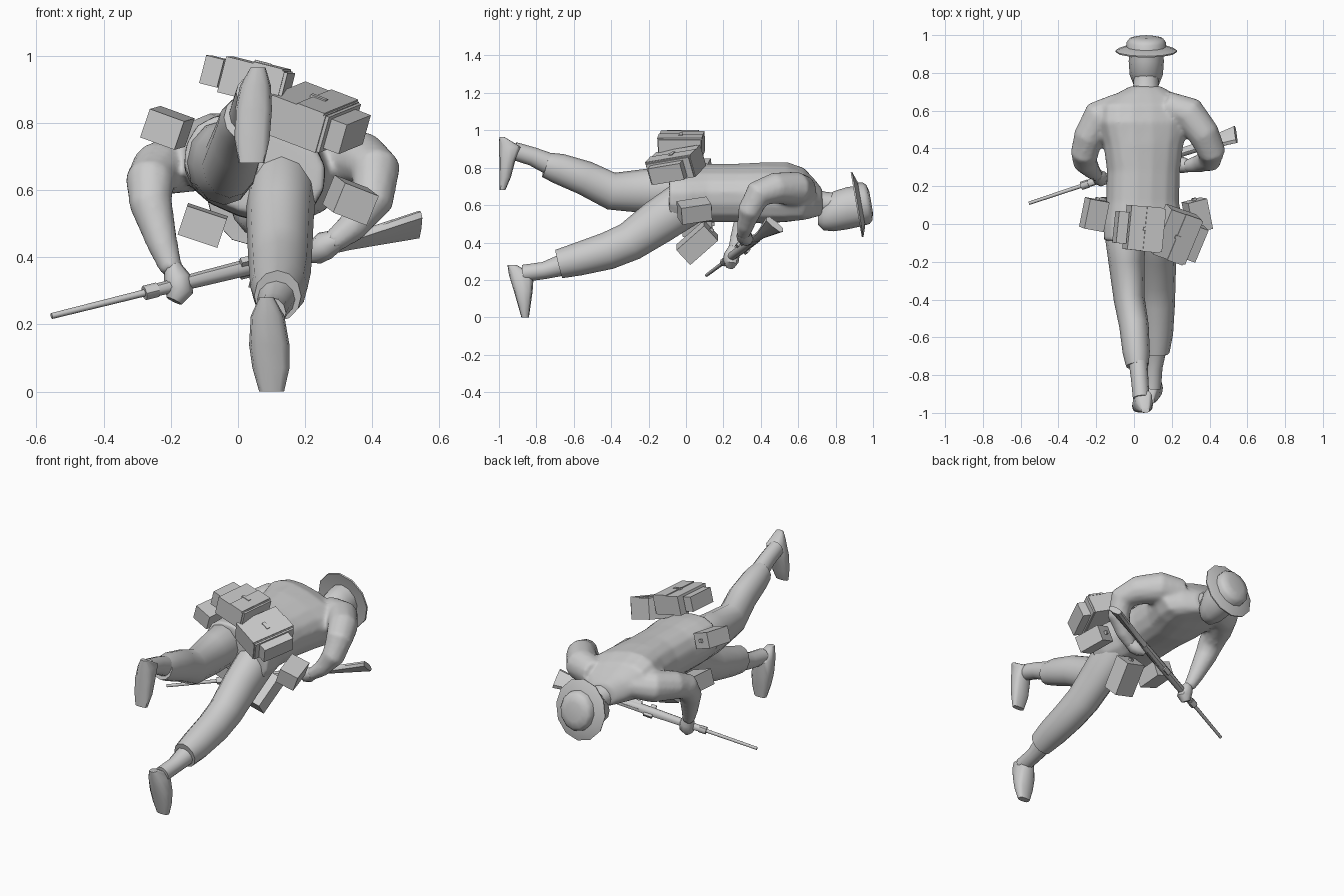
import bpy, bmesh, math
from mathutils import Vector, Matrix

grey = bpy.data.materials.new("plain_grey")
grey.diffuse_color = (0.6, 0.6, 0.6, 1)


def finish(name, bm, smooth=True, angle=45):
    bmesh.ops.recalc_face_normals(bm, faces=bm.faces[:])
    me = bpy.data.meshes.new(name)
    bm.to_mesh(me)
    bm.free()
    me.materials.append(grey)
    ob = bpy.data.objects.new(name, me)
    bpy.context.collection.objects.link(ob)
    if smooth:
        bpy.ops.object.select_all(action='DESELECT')
        ob.select_set(True)
        bpy.context.view_layer.objects.active = ob
        bpy.ops.object.shade_smooth_by_angle(angle=math.radians(angle))
    return ob


def loft(name, secs, ref=(1, 0, 0), sides=12, axis=None, roll=0, power=1, smooth=True):
    """Skin rings along a path; secs = (x, y, z, radius along ref, other radius)."""
    bm = bmesh.new()
    pts = [Vector(s[:3]) for s in secs]
    rings = []
    for i, s in enumerate(secs):
        t = Vector(axis) if axis else pts[min(i + 1, len(pts) - 1)] - pts[max(i - 1, 0)]
        t.normalize()
        u = Vector(ref)
        u = (u - t * u.dot(t)).normalized()
        u = Matrix.Rotation(math.radians(roll), 3, t) @ u
        v = t.cross(u)
        ring = []
        for k in range(sides):
            a = 2 * math.pi * k / sides
            c, d = math.cos(a), math.sin(a)
            c = math.copysign(abs(c) ** power, c)
            d = math.copysign(abs(d) ** power, d)
            ring.append(bm.verts.new(pts[i] + u * c * s[3] + v * d * s[-1]))
        rings.append(ring)
    for a, b in zip(rings, rings[1:]):
        for k in range(sides):
            bm.faces.new((a[k], a[(k + 1) % sides], b[(k + 1) % sides], b[k]))
    bm.faces.new(rings[0])
    bm.faces.new(rings[-1])
    return finish(name, bm, smooth)


def box(name, centre, lx, ly, size, offset=(0, 0, 0)):
    """Box turned so its sides follow lx and ly; offset is in its own axes."""
    x = Vector(lx).normalized()
    y = Vector(ly)
    y = (y - x * y.dot(x)).normalized()
    rot = Matrix((x, y, x.cross(y))).transposed()
    bm = bmesh.new()
    bmesh.ops.create_cube(bm, size=1)
    for v in bm.verts:
        v.co = Vector(centre) + rot @ (Vector([a * b for a, b in zip(v.co, size)]) + Vector(offset))
    return finish(name, bm, smooth=False)


# jacket body, rolled to one side
torso = loft("jacket", [(0.05, -0.09, 0.67, 0.215, 0.14), (0.05, 0.0, 0.665, 0.215, 0.15),
                        (0.045, 0.12, 0.665, 0.195, 0.147), (0.05, 0.28, 0.665, 0.195, 0.147),
                        (0.05, 0.42, 0.665, 0.215, 0.152), (0.055, 0.54, 0.67, 0.25, 0.142),
                        (0.06, 0.63, 0.66, 0.245, 0.117), (0.06, 0.69, 0.635, 0.16, 0.087),
                        (0.06, 0.73, 0.615, 0.08, 0.065)],
             axis=(0, 1, 0), roll=18, sides=16, power=0.85)

# sleeves, fused into the jacket
left_sleeve = loft("left_sleeve", [(-0.08, 0.615, 0.68, 0.08), (-0.185, 0.57, 0.678, 0.09),
                                   (-0.24, 0.46, 0.66, 0.082), (-0.262, 0.375, 0.625, 0.075),
                                   (-0.26, 0.33, 0.56, 0.065), (-0.225, 0.285, 0.44, 0.047),
                                   (-0.195, 0.255, 0.355, 0.033)], ref=(0.5, -0.8, 0.2))
right_sleeve = loft("right_sleeve", [(0.17, 0.625, 0.68, 0.08), (0.29, 0.585, 0.688, 0.092),
                                     (0.37, 0.475, 0.69, 0.084), (0.41, 0.385, 0.66, 0.075),
                                     (0.4, 0.34, 0.57, 0.065), (0.34, 0.318, 0.49, 0.047),
                                     (0.275, 0.305, 0.44, 0.035)], ref=(0.2, -0.5, 0.8))
for ob in (left_sleeve, right_sleeve, torso):
    ob.select_set(True)
bpy.context.view_layer.objects.active = torso
bpy.ops.object.join()
torso.modifiers.clear()
fuse = torso.modifiers.new("fuse", 'REMESH')
fuse.mode, fuse.voxel_size, fuse.use_smooth_shade = 'VOXEL', 0.012, True
soften = torso.modifiers.new("soften", 'SMOOTH')
soften.factor, soften.iterations = 0.5, 6

# trouser legs
loft("upper_leg_trouser", [(-0.04, 0.02, 0.68, 0.1, 0.11), (-0.045, -0.06, 0.685, 0.11, 0.125),
                           (-0.04, -0.2, 0.675, 0.095, 0.12), (-0.025, -0.4, 0.675, 0.082, 0.1),
                           (0.0, -0.54, 0.745, 0.078, 0.092), (0.012, -0.68, 0.795, 0.072, 0.082),
                           (0.018, -0.75, 0.815, 0.06, 0.068)])
loft("lower_leg_trouser", [(0.125, 0.06, 0.65, 0.1, 0.11), (0.13, 0.0, 0.61, 0.105, 0.125),
                           (0.125, -0.15, 0.51, 0.1, 0.12), (0.125, -0.3, 0.405, 0.095, 0.105),
                           (0.125, -0.42, 0.355, 0.092, 0.1), (0.122, -0.58, 0.31, 0.085, 0.088),
                           (0.118, -0.68, 0.285, 0.07, 0.078)])

# ankles and boots
loft("upper_ankle", [(0.022, -0.73, 0.82, 0.05, 0.058), (0.03, -0.82, 0.86, 0.046, 0.05),
                     (0.038, -0.92, 0.89, 0.044, 0.048)])
loft("lower_ankle", [(0.115, -0.66, 0.28, 0.058, 0.058), (0.105, -0.76, 0.25, 0.046, 0.046),
                     (0.097, -0.87, 0.235, 0.046, 0.046)])
loft("upper_boot", [(0.06, -0.985, 0.965, 0.022, 0.013), (0.052, -0.94, 0.91, 0.046, 0.06),
                    (0.046, -0.955, 0.84, 0.055, 0.043), (0.042, -0.967, 0.75, 0.052, 0.031),
                    (0.04, -0.982, 0.68, 0.038, 0.016)], axis=(0, 0, 1), sides=12, power=0.7)
loft("lower_boot", [(0.085, -0.93, 0.28, 0.022, 0.025), (0.088, -0.88, 0.225, 0.05, 0.066),
                    (0.093, -0.87, 0.14, 0.06, 0.05), (0.098, -0.865, 0.07, 0.055, 0.035),
                    (0.1, -0.86, 0.0, 0.037, 0.02)], axis=(0, 0, 1), sides=12, power=0.7)

# hands
loft("left_hand", [(-0.195, 0.255, 0.375, 0.025), (-0.18, 0.245, 0.335, 0.042),
                   (-0.175, 0.24, 0.3, 0.042), (-0.19, 0.235, 0.27, 0.025)], sides=8)
loft("right_hand", [(0.3, 0.305, 0.455, 0.03), (0.26, 0.31, 0.435, 0.043),
                    (0.23, 0.325, 0.415, 0.038), (0.2, 0.335, 0.4, 0.018)], ref=(0, 0, 1), sides=8)

# neck and head
loft("neck", [(0.06, 0.7, 0.62, 0.075, 0.068), (0.063, 0.74, 0.61, 0.066, 0.062),
              (0.065, 0.79, 0.6, 0.066, 0.066)], axis=(0, 1, 0))
loft("head", [(0.065, 0.705, 0.53, 0.035, 0.035), (0.065, 0.735, 0.545, 0.066, 0.08),
              (0.065, 0.79, 0.567, 0.088, 0.107), (0.065, 0.86, 0.583, 0.093, 0.113),
              (0.065, 0.93, 0.595, 0.09, 0.11)], axis=(0, 1, 0))

# hat: drooping brim and low crown
tilt = Vector((0, 0.985, 0.17))


def hat_ring(d, r, r2):
    return (*(Vector((0.065, 0.93, 0.605)) + tilt * d), r, r2)


loft("hat_brim", [hat_ring(-0.012, 0.1, 0.11), hat_ring(-0.02, 0.162, 0.175),
                  hat_ring(-0.012, 0.164, 0.177), hat_ring(0.008, 0.11, 0.12)], axis=tilt)
loft("hat_crown", [hat_ring(-0.01, 0.104, 0.118), hat_ring(0.033, 0.104, 0.113),
                   hat_ring(0.052, 0.09, 0.095), hat_ring(0.061, 0.05, 0.055)], axis=tilt)

# rifle, laid out along its own line from muzzle to butt
muzzle, butt = Vector((-0.555, 0.11, 0.225)), Vector((0.55, 0.478, 0.5))
depth = Vector((0, 0.78, -0.62))


def rifle(name, stops, sides=8, power=1):
    secs = [(*muzzle.lerp(butt, t), h, w) for t, h, w in stops]
    return loft(name, secs, ref=depth, sides=sides, power=power)


rifle("rifle_barrel", [(0, 0.009, 0.009), (0.3, 0.011, 0.011)])
rifle("rifle_front_band", [(0.25, 0.022, 0.022), (0.285, 0.022, 0.022)])
rifle("rifle_fore_stock", [(0.28, 0.019, 0.019), (0.4, 0.024, 0.022),
                           (0.55, 0.027, 0.024), (0.72, 0.026, 0.021)])
rifle("rifle_butt_stock", [(0.7, 0.022, 0.018), (0.8, 0.026, 0.018),
                           (0.99, 0.06, 0.018)], power=0.7)
line = butt - muzzle
box("rifle_magazine", muzzle.lerp(butt, 0.53), line, depth, (0.05, 0.03, 0.025), (0, 0.02, 0))
box("rifle_sight", muzzle.lerp(butt, 0.52), line, depth, (0.03, 0.02, 0.02), (0, -0.03, 0))
box("rifle_receiver", muzzle.lerp(butt, 0.63), line, depth, (0.13, 0.05, 0.036), (0, -0.008, 0))

# two packs on the back, each with lid, strap and small side pouch
packs = [("upper_pack", (0.05, -0.025, 0.922), (0.195, -0.02, -0.05), (0.02, 0.24, 0.0),
          (0.18, 0.235, 0.11), -1),
         ("side_pack", (0.215, -0.055, 0.817), (0.17, -0.06, -0.065), (0.06, 0.25, 0.055),
          (0.18, 0.26, 0.12), 1)]
for name, c, lx, ly, (w, l, h), side in packs:
    box(name, c, lx, ly, (w, l, h))
    box(name + "_flap", c, lx, ly, (0.02, l * 0.96, h * 0.95), (w / 2, 0, 0))
    box(name + "_lid", c, lx, ly, (w * 0.5, l * 1.02, 0.01), (w * 0.22, 0, h / 2))
    box(name + "_strap", c, lx, ly, (0.05, 0.02, 0.01), (0.01, 0, h / 2 + 0.004))
    box(name + "_pouch", c, lx, ly, (0.055, l * 0.72, h * 0.78), (side * (w / 2 + 0.034), -0.005, 0))

# belt pouches
for name, c, lx, ly, size in [
        ("left_pouch", (-0.21, 0.05, 0.785), (0.11, -0.02, -0.04), (0.03, 0.16, 0.01), (0.11, 0.16, 0.09)),
        ("left_belly_pouch", (-0.105, 0.06, 0.495), (0.12, 0, -0.04), (0, 0.16, 0.01), (0.125, 0.16, 0.09)),
        ("right_belly_pouch", (0.12, 0.06, 0.4), (0.12, 0, -0.03), (0, 0.15, 0.14), (0.13, 0.2, 0.11)),
        ("right_pouch", (0.335, 0.045, 0.57), (0.115, 0.03, -0.045), (-0.045, 0.16, 0.03), (0.11, 0.165, 0.095))]:
    box(name, c, lx, ly, size)
    box(name + "_button", c, lx, ly, (0.02, 0.015, 0.02), (0, size[1] / 2 + 0.005, 0))
